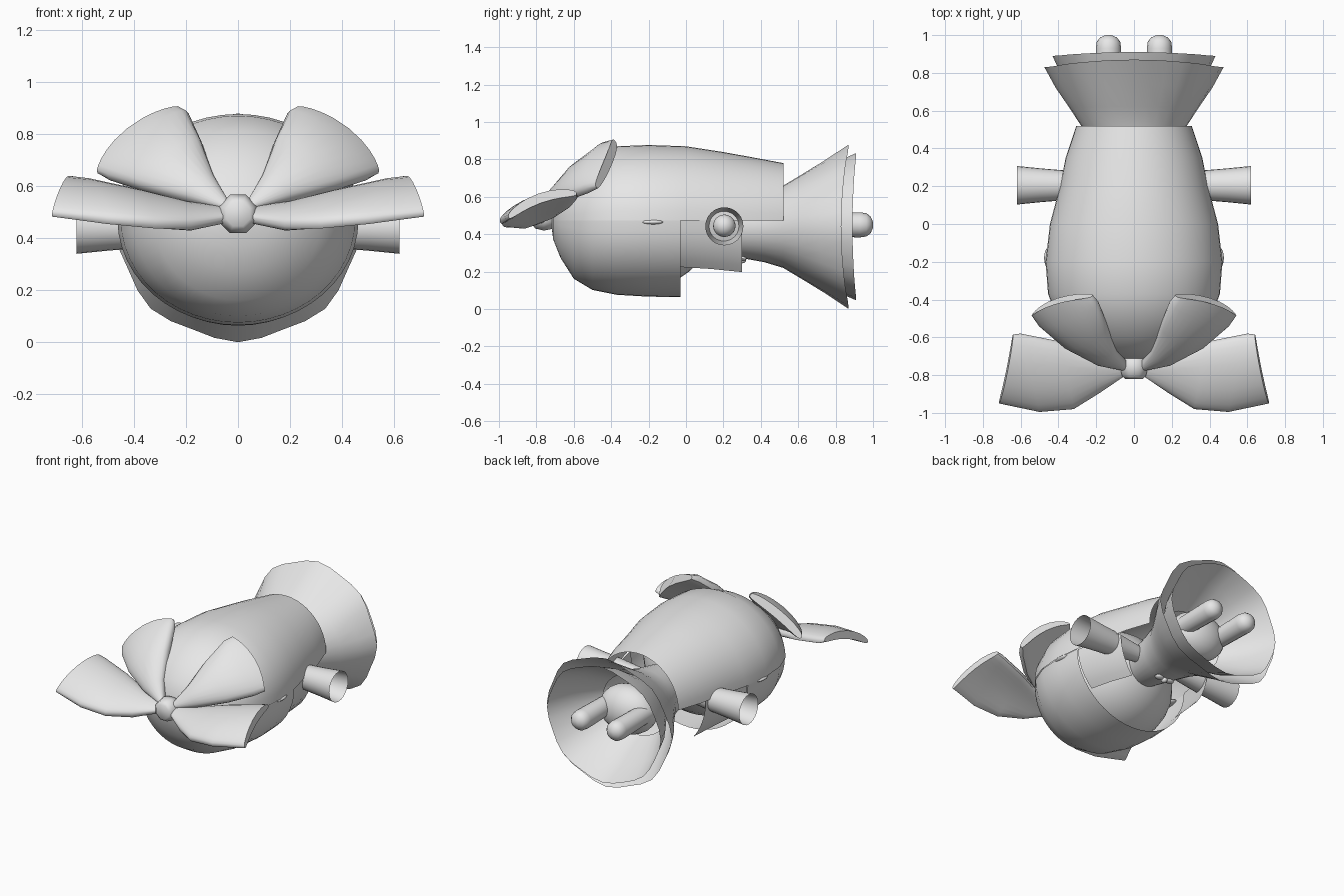
import bpy, bmesh, math
from mathutils import Vector, Matrix

cube = bpy.data.objects.get("Cube")
if cube:
    bpy.data.objects.remove(cube)

grey = bpy.data.materials.new("light_grey")
grey.use_nodes = True
grey.diffuse_color = (0.8, 0.8, 0.8, 1)
grey.node_tree.nodes["Principled BSDF"].inputs["Base Color"].default_value = grey.diffuse_color


def finish(name, bm, angle=40):
    bmesh.ops.recalc_face_normals(bm, faces=bm.faces)
    mesh = bpy.data.meshes.new(name)
    bm.to_mesh(mesh)
    bm.free()
    mesh.materials.append(grey)
    ob = bpy.data.objects.new(name, mesh)
    bpy.context.collection.objects.link(ob)
    bpy.ops.object.select_all(action='DESELECT')
    ob.select_set(True)
    bpy.context.view_layer.objects.active = ob
    bpy.ops.object.shade_smooth_by_angle(angle=math.radians(angle))


def loft(name, rings, closed=True, caps=False, angle=40):
    """Skin a list of point rings into one sheet or tube."""
    bm = bmesh.new()
    rows = [[bm.verts.new(p) for p in ring] for ring in rings]
    n = len(rows[0])
    for a, b in zip(rows, rows[1:]):
        for i in range(n if closed else n - 1):
            j = (i + 1) % n
            bm.faces.new((a[i], a[j], b[j], b[i]))
    if caps:
        bm.faces.new(rows[0])
        bm.faces.new(rows[-1])
    finish(name, bm, angle)


def arc(y, rx, rz, z, start, end, n=24):
    """Part of an ellipse around the long axis."""
    out = []
    for i in range(n + 1):
        t = math.radians(start + (end - start) * i / n)
        out.append((rx * math.cos(t), y, z + rz * math.sin(t)))
    return out


def ball(name, centre, size, segs=24):
    bm = bmesh.new()
    m = Matrix.Translation(centre) @ Matrix.Diagonal((*size, 1))
    bmesh.ops.create_uvsphere(bm, u_segments=segs, v_segments=segs // 2, radius=1, matrix=m)
    finish(name, bm, 60)


# Back hair: an open half shell from crown to nape (y, half width, height)
hair = [(-0.72, 0.02, 0.02), (-0.71, 0.13, 0.10), (-0.67, 0.22, 0.18), (-0.6, 0.32, 0.265),
        (-0.5, 0.405, 0.34), (-0.37, 0.455, 0.398), (-0.2, 0.468, 0.405), (0, 0.445, 0.398),
        (0.2, 0.392, 0.367), (0.35, 0.362, 0.34), (0.52, 0.305, 0.308)]
loft("back_hair", [arc(y, w, h, 0.472, 0, 180) for y, w, h in hair], closed=False)

# Fringe: lower half shell ending over the face
fringe = [(-0.72, 0.02, 0.02), (-0.71, 0.13, 0.10), (-0.67, 0.22, 0.20), (-0.6, 0.32, 0.31),
          (-0.5, 0.4, 0.37), (-0.37, 0.45, 0.396), (-0.2, 0.463, 0.406), (-0.03, 0.448, 0.408)]
loft("fringe", [arc(y, w, d, 0.472, 180, 360) for y, w, d in fringe], closed=False)

# Head inside the hair
ball("head", (0, -0.28, 0.455), (0.43, 0.42, 0.36), 32)


# Body and skirt: lathed around the long axis, with a wavy hem
def lathe(name, profile, wave, hem):
    rings = []
    last = len(profile) - 1
    for k, (y, rx, rz) in enumerate(profile):
        f = max(0, k - last + 2) / 2
        ring = []
        for i in range(32):
            t = math.tau * i / 32
            s = 1 + wave * f * math.cos(8 * t)
            ring.append((rx * s * math.cos(t), y - hem * f * math.cos(t) ** 2, 0.44 + rz * s * math.sin(t)))
        rings.append(ring)
    loft(name, rings)


lathe("dress", [(0.02, 0.1, 0.1), (0.1, 0.13, 0.13), (0.3, 0.18, 0.168), (0.42, 0.22, 0.19),
                (0.52, 0.28, 0.22), (0.62, 0.345, 0.28), (0.74, 0.41, 0.35),
                (0.87, 0.465, 0.431)], 0.02, 0.04)
lathe("petticoat", [(0.55, 0.24, 0.2), (0.75, 0.36, 0.32), (0.91, 0.425, 0.388)], 0.015, 0.02)
ball("hips", (0, 0.62, 0.44), (0.2, 0.14, 0.16))

# Small ribbon on the chest
ball("chest_ribbon_knot", (0, 0.3, 0.262), (0.02, 0.022, 0.018), 12)


# Bow petals: thick cambered pads between two edge paths
def petal(name, side, edge_a, edge_b, thick, camber, end_bulge):
    rings = []
    last = len(edge_a) - 1
    centres = [(Vector(a) + Vector(b)) / 2 for a, b in zip(edge_a, edge_b)]
    for k, (a, b) in enumerate(zip(edge_a, edge_b)):
        half = (Vector(a) - Vector(b)) / 2
        along = (centres[min(k + 1, last)] - centres[max(k - 1, 0)]).normalized()
        normal = along.cross(half).normalized()
        if normal.z - normal.y < 0:
            normal.negate()
        ring = []
        for i in range(24):
            t = math.tau * i / 24
            c, s = math.cos(t), math.sin(t)
            c = math.copysign(abs(c) ** 0.8, c)
            s = math.copysign(abs(s) ** 0.6, s)
            p = centres[k] + half * c + normal * (s * thick[k] + camber[k] * (1 - c * c))
            if k == last:
                p += along * end_bulge * (1 - c * c)
            ring.append((p.x * side, p.y, p.z))
        rings.append(ring)
    loft(name, rings, caps=True, angle=50)


upper_in = [(0.03, -0.75, 0.53), (0.09, -0.67, 0.63), (0.14, -0.55, 0.77), (0.19, -0.42, 0.88), (0.22, -0.38, 0.9)]
upper_out = [(0.06, -0.76, 0.51), (0.2, -0.73, 0.545), (0.37, -0.64, 0.59), (0.5, -0.53, 0.63), (0.54, -0.48, 0.65)]
lower_rear = [(0.04, -0.74, 0.51), (0.2, -0.69, 0.52), (0.4, -0.62, 0.56), (0.6, -0.58, 0.605), (0.64, -0.585, 0.62)]
lower_front = [(0.04, -0.79, 0.47), (0.18, -0.89, 0.445), (0.32, -0.98, 0.45), (0.5, -0.995, 0.465), (0.715, -0.95, 0.49)]

for side, word in ((1, "left"), (-1, "right")):
    petal(word + "_upper_petal", side, upper_in, upper_out,
          (0.025, 0.035, 0.042, 0.042, 0.028), (0, 0.02, 0.03, 0.03, 0.02), 0.045)
    petal(word + "_lower_petal", side, lower_rear, lower_front,
          (0.025, 0.035, 0.036, 0.034, 0.026), (0, 0.01, 0.03, 0.04, 0.04), 0)

    # Side lock of hair hanging behind the fringe
    lock = [arc(y, w, d, 0.472, -42, 0, 6) for y, w, d in
            ((-0.03, 0.44, 0.37), (0.13, 0.405, 0.385), (0.3, 0.36, 0.41))]
    loft(word + "_side_lock", [[(x * side, y, z) for x, y, z in r] for r in lock], closed=False)
    ball(word + "_ear", (side * 0.44, -0.18, 0.465), (0.036, 0.065, 0.015), 16)

    # Flared open sleeve with the hand deep inside
    sleeve = []
    for x, r in ((0.12, 0.05), (0.38, 0.08), (0.5, 0.09), (0.62, 0.102)):
        sleeve.append([(side * x, 0.205 + r * math.cos(math.tau * i / 24),
                        0.442 + r * math.sin(math.tau * i / 24)) for i in range(24)])
    loft(word + "_sleeve", sleeve)
    ball(word + "_hand", (side * 0.45, 0.205, 0.445), (0.062, 0.06, 0.06))

    # Leg with a rounded foot
    leg = []
    for y, r in ((0.6, 0.06), (0.93, 0.067), (0.965, 0.062), (0.987, 0.045), (1.0, 0.015)):
        leg.append([(side * 0.135 + r * math.cos(math.tau * i / 16), y,
                     0.45 + r * math.sin(math.tau * i / 16)) for i in range(16)])
    loft(word + "_leg", leg, caps=True, angle=60)

    ball(word + "_chest_ribbon_loop", (side * 0.04, 0.3, 0.27), (0.035, 0.025, 0.014), 12)

# Eight-sided bow knot
knot = []
for y, r in ((-0.82, 0.05), (-0.805, 0.068), (-0.76, 0.08), (-0.715, 0.07), (-0.7, 0.05)):
    knot.append([(r * math.cos(math.pi * (i + 0.5) / 4), y,
                  0.493 + r * math.sin(math.pi * (i + 0.5) / 4)) for i in range(8)])
loft("bow_knot", knot, caps=True, angle=50)
